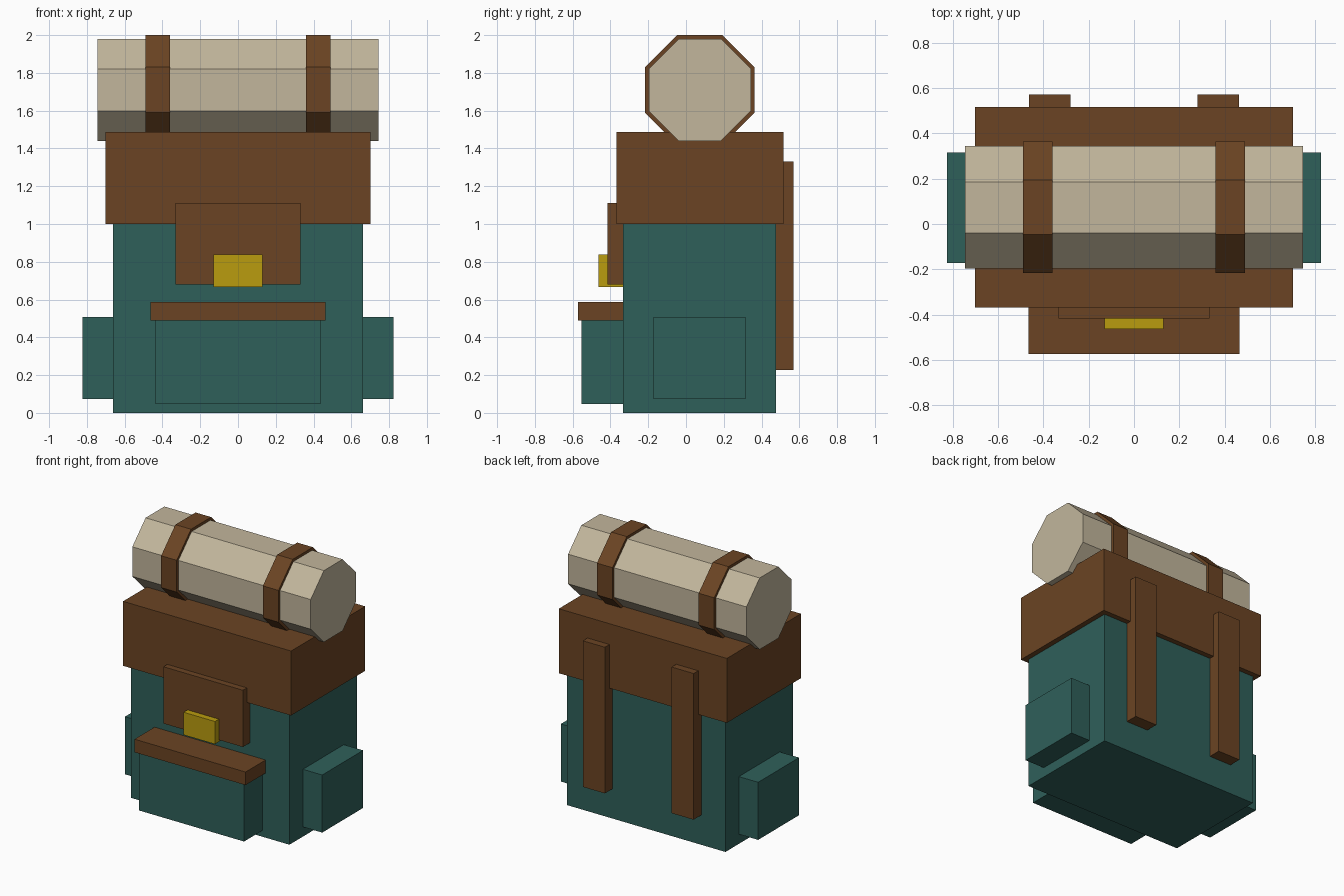
import bpy
import math
from mathutils import Matrix

cube = bpy.data.objects.get("Cube")
if cube:
    bpy.data.objects.remove(cube, do_unlink=True)


def material(name, rgb):
    # sRGB bytes to linear colour
    lin = [((c / 255 + 0.055) / 1.055) ** 2.4 if c > 10 else c / 255 / 12.92 for c in rgb]
    mat = bpy.data.materials.new(name)
    mat.use_nodes = True
    mat.diffuse_color = (*lin, 1)
    mat.node_tree.nodes["Principled BSDF"].inputs["Base Color"].default_value = (*lin, 1)
    return mat


canvas = material("teal canvas", (47, 96, 90))
leather = material("brown leather", (107, 68, 35))
brass = material("yellow brass", (186, 156, 15))
blanket = material("beige blanket", (194, 182, 156))


def box(name, mat, x, y, z):
    """Box spanning the given (min, max) ranges."""
    bpy.ops.mesh.primitive_cube_add(size=1)
    ob = bpy.context.object
    ob.name = name
    spans = (x, y, z)
    size = [b - a for a, b in spans]
    centre = [(a + b) / 2 for a, b in spans]
    ob.data.transform(Matrix.Translation(centre) @ Matrix.Diagonal((*size, 1)))
    ob.data.materials.append(mat)
    return ob


def mirrored_box(name, mat, x, y, z):
    box("left_" + name, mat, x, y, z)
    box("right_" + name, mat, (-x[1], -x[0]), y, z)


def octagon_bar(name, mat, x, half_height):
    """Eight-sided bar along x with flats facing up and forward."""
    bpy.ops.mesh.primitive_cylinder_add(
        vertices=8, radius=half_height / math.cos(math.pi / 8), depth=x[1] - x[0])
    ob = bpy.context.object
    ob.name = name
    place = Matrix.Translation(((x[0] + x[1]) / 2, 0.073, 1.71))
    turn = Matrix.Rotation(math.pi / 2, 4, 'Y') @ Matrix.Rotation(math.pi / 8, 4, 'Z')
    ob.data.transform(place @ turn)
    ob.data.materials.append(mat)
    return ob


# Main bag and lid
box("bag_body", canvas, (-0.663, 0.663), (-0.333, 0.476), (0, 1.02))
box("bag_lid", leather, (-0.702, 0.702), (-0.369, 0.515), (1.0, 1.487))

# Closing flap and buckle
box("closing_flap", leather, (-0.332, 0.332), (-0.416, -0.325), (0.681, 1.11))
box("buckle", brass, (-0.131, 0.131), (-0.463, -0.328), (0.667, 0.838))

# Pockets
box("front_pocket", canvas, (-0.438, 0.438), (-0.553, -0.325), (0.048, 0.5))
box("front_pocket_flap", leather, (-0.464, 0.464), (-0.572, -0.325), (0.488, 0.587))
mirrored_box("side_pocket", canvas, (0.65, 0.824), (-0.172, 0.316), (0.073, 0.508))

# Shoulder straps on the back
mirrored_box("shoulder_strap", leather, (0.279, 0.463), (0.465, 0.57), (0.226, 1.33))

# Bedroll with its tie straps
octagon_bar("bedroll", blanket, (-0.745, 0.745), 0.27)
for side, sign in (("left", 1), ("right", -1)):
    octagon_bar(side + "_bedroll_strap", leather, sorted((sign * 0.36, sign * 0.49)), 0.29)
